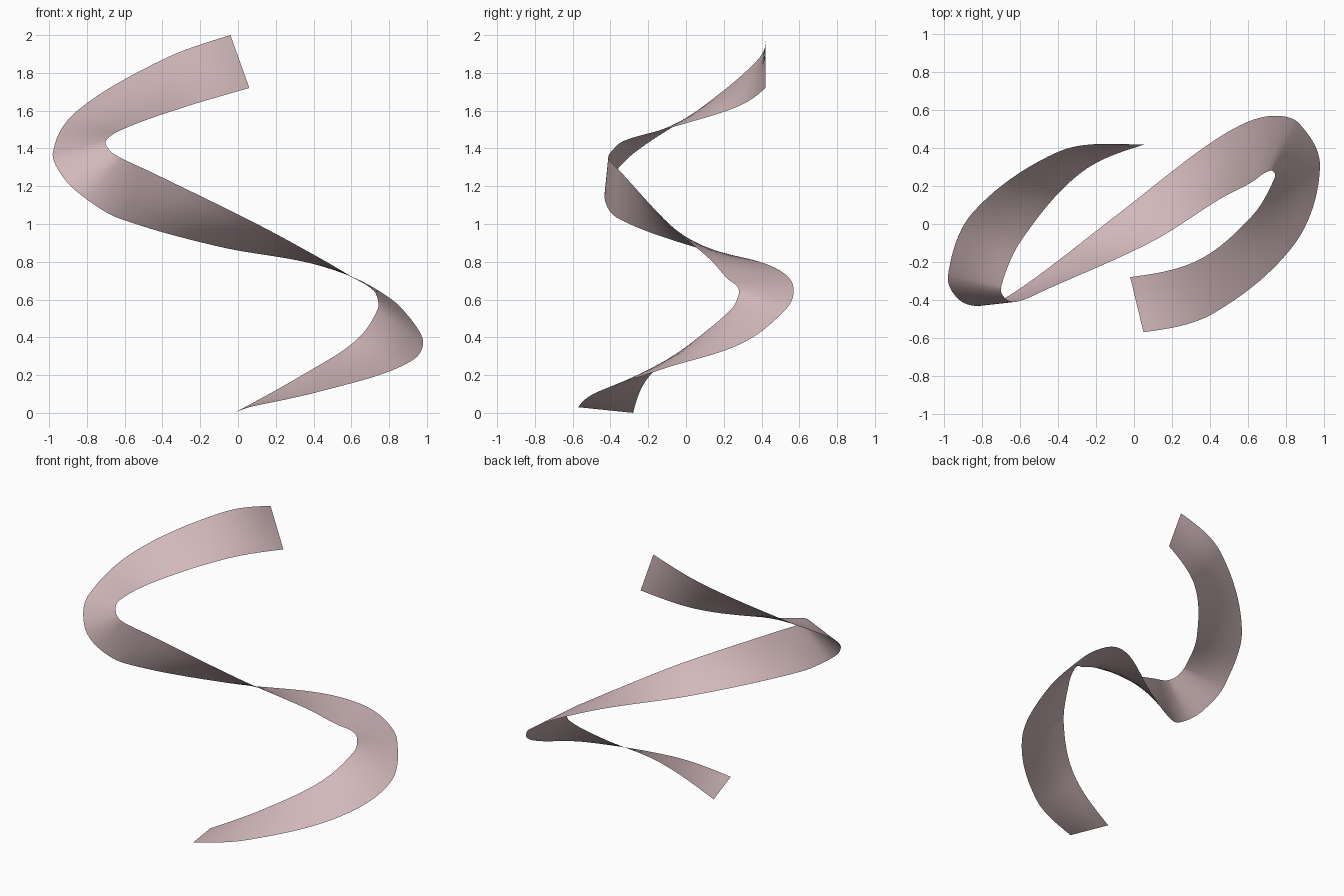
import bpy
import bmesh
from mathutils import Vector
from mathutils.geometry import interpolate_bezier

default_cube = bpy.data.objects.get("Cube")
if default_cube:
    bpy.data.objects.remove(default_cube, do_unlink=True)

STEPS = 10   # subdivisions between neighbouring ribs
ACROSS = 4   # strips across the ribbon width

# Ribs of the ribbon from bottom to top: outer edge point, inner edge point
RIBS = [
    ((.05, -.57, .03), (-.02, -.28, 0)),
    ((.42, -.47, .11), (.34, -.19, .2)),
    ((.85, -.1, .24), (.62, .04, .38)),
    ((.98, .3, .37), (.74, .24, .55)),
    ((.87, .53, .55), (.73, .28, .63)),
    ((.74, .57, .65), (.69, .27, .67)),
    ((.58, .53, .73), (.62, .22, .71)),
    ((.35, .39, .8), (.45, .13, .81)),
    ((-.1, .04, .88), (.1, -.09, 1)),
    ((-.63, -.36, 1.03), (-.45, -.34, 1.27)),
    ((-.8, -.43, 1.13), (-.62, -.41, 1.35)),
    ((-.92, -.4, 1.24), (-.68, -.39, 1.39)),
    ((-.98, -.27, 1.38), (-.7, -.33, 1.44)),
    ((-.85, .06, 1.6), (-.59, -.08, 1.51)),
    ((-.4, .38, 1.87), (-.28, .27, 1.62)),
    ((-.04, .42, 2), (.06, .42, 1.72)),
]


def smooth_path(points):
    """Run a smooth curve through the points and return its samples."""
    pts = [Vector(p) for p in points]
    last = len(pts) - 1
    tangents = [(pts[min(i + 1, last)] - pts[max(i - 1, 0)]).normalized()
                for i in range(last + 1)]
    # End tangents mirror the neighbouring bend so the tips keep curving
    for end, near in ((0, 1), (last, last - 1)):
        chord = tangents[end]
        tangents[end] = (2 * chord.dot(tangents[near]) * chord
                         - tangents[near]).lerp(chord, 0.5).normalized()
    path = [pts[0]]
    for i in range(last):
        a, b = pts[i], pts[i + 1]
        reach = (b - a).length / 3
        path += interpolate_bezier(a, a + tangents[i] * reach,
                                   b - tangents[i + 1] * reach, b,
                                   STEPS + 1)[1:]
    return path


def make_material(name, color):
    mat = bpy.data.materials.new(name)
    mat.use_nodes = True
    mat.diffuse_color = color
    shader = next(n for n in mat.node_tree.nodes if n.type == 'BSDF_PRINCIPLED')
    shader.inputs["Base Color"].default_value = color
    return mat


# Twisted ribbon: a thin sheet spanned between the two edge curves
outer_edge = smooth_path([rib[0] for rib in RIBS])
inner_edge = smooth_path([rib[1] for rib in RIBS])

bm = bmesh.new()
rows = [[bm.verts.new(outer.lerp(inner, k / ACROSS)) for k in range(ACROSS + 1)]
        for outer, inner in zip(outer_edge, inner_edge)]
for lower, upper in zip(rows, rows[1:]):
    for k in range(ACROSS):
        face = bm.faces.new((lower[k], upper[k], upper[k + 1], lower[k + 1]))
        face.smooth = True

mesh = bpy.data.meshes.new("ribbon")
bm.to_mesh(mesh)
bm.free()
mesh.materials.append(make_material("dusty_pink", (0.64, 0.48, 0.49, 1)))
ribbon = bpy.data.objects.new("ribbon", mesh)
bpy.context.collection.objects.link(ribbon)
